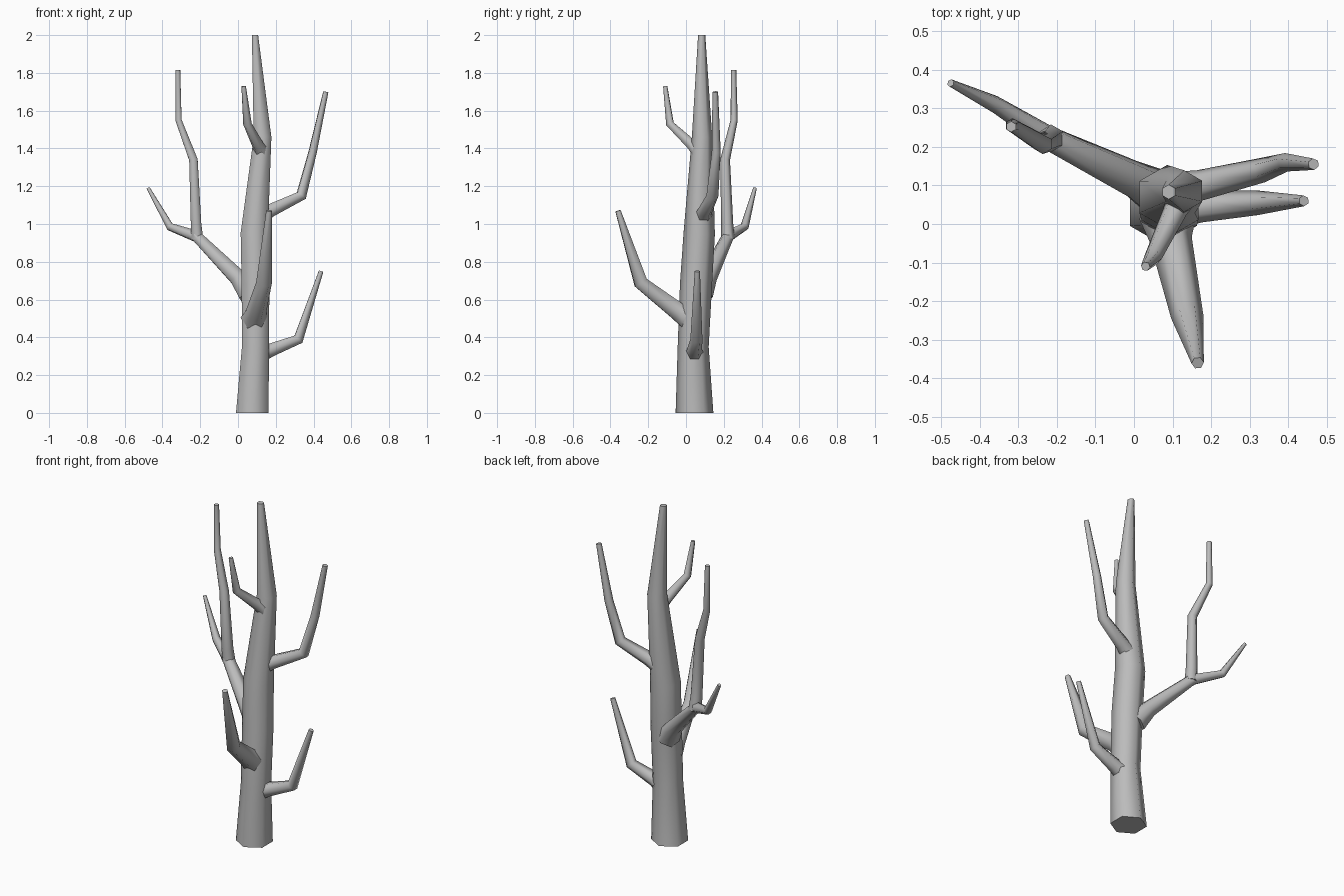
import bpy, bmesh, math
from mathutils import Vector

SIDES = 6

cube = bpy.data.objects.get("Cube")
if cube:
    bpy.data.objects.remove(cube, do_unlink=True)

# One plain grey for the whole tree
grey = bpy.data.materials.new("bark grey")
grey.use_nodes = True
colour = (0.5, 0.5, 0.5, 1)
grey.diffuse_color = colour
grey.node_tree.nodes["Principled BSDF"].inputs["Base Color"].default_value = colour


def limb(name, points, ref=(0, 1, 0), level_ends=False):
    """Tapered six-sided tube through (x, y, z, radius) points, capped at both ends."""
    path = [Vector(p[:3]) for p in points]
    dirs = [(b - a).normalized() for a, b in zip(path, path[1:])]
    bm = bmesh.new()
    rings = []
    u = Vector(ref)
    for i, centre in enumerate(path):
        t = (dirs[max(i - 1, 0)] + dirs[min(i, len(dirs) - 1)]).normalized()
        if level_ends and i in (0, len(path) - 1):
            t = Vector((0, 0, 1))
        u = (u - t * u.dot(t)).normalized()
        v = t.cross(u)
        ring = []
        for k in range(SIDES):
            a = math.tau * k / SIDES
            ring.append(bm.verts.new(centre + (u * math.cos(a) + v * math.sin(a)) * points[i][3]))
        rings.append(ring)
    for low, high in zip(rings, rings[1:]):
        for k in range(SIDES):
            n = (k + 1) % SIDES
            bm.faces.new((low[k], low[n], high[n], high[k]))
    bm.faces.new(rings[0][::-1])
    bm.faces.new(rings[-1])
    bmesh.ops.recalc_face_normals(bm, faces=bm.faces)
    mesh = bpy.data.meshes.new(name)
    bm.to_mesh(mesh)
    bm.free()
    mesh.materials.append(grey)
    obj = bpy.data.objects.new(name, mesh)
    bpy.context.collection.objects.link(obj)
    bpy.ops.object.select_all(action='DESELECT')
    obj.select_set(True)
    bpy.context.view_layer.objects.active = obj
    bpy.ops.object.shade_smooth_by_angle(angle=math.radians(68))
    return obj


# Trunk
limb("trunk", [(.076, .045, 0, .1), (.092, .038, .35, .082), (.093, .053, .68, .085),
               (.086, .07, .95, .083), (.13, .085, 1.46, .054), (.09, .083, 2, .019)],
     level_ends=True)

# Branches growing straight from the trunk
limb("lower_left_branch", [(.11, .045, .31, .055), (.18, .045, .335, .04),
                           (.32, .055, .39, .032), (.44, .06, .75, .014)])
limb("upper_left_branch", [(.1, .085, 1.03, .05), (.17, .1, 1.07, .04), (.335, .14, 1.15, .032),
                           (.395, .16, 1.38, .024), (.465, .155, 1.7, .015)])
limb("front_branch", [(.088, .02, .5, .075), (.095, -.04, .535, .055),
                      (.138, -.24, .69, .042), (.165, -.36, 1.07, .016)], ref=(1, 0, 0))
limb("top_front_branch", [(.125, .07, 1.38, .042), (.105, .03, 1.42, .032),
                          (.05, -.085, 1.53, .023), (.03, -.11, 1.73, .012)], ref=(1, 0, 0))

# Back branch and the shoot that forks from it
limb("back_branch", [(.06, .08, .63, .065), (0, .115, .715, .05), (-.22, .222, .935, .033),
                     (-.36, .31, .985, .023), (-.475, .365, 1.19, .01)])
limb("back_branch_shoot", [(-.215, .222, .92, .036), (-.222, .218, 1.0, .032),
                           (-.236, .207, 1.34, .026), (-.315, .255, 1.55, .019),
                           (-.318, .252, 1.815, .014)])
